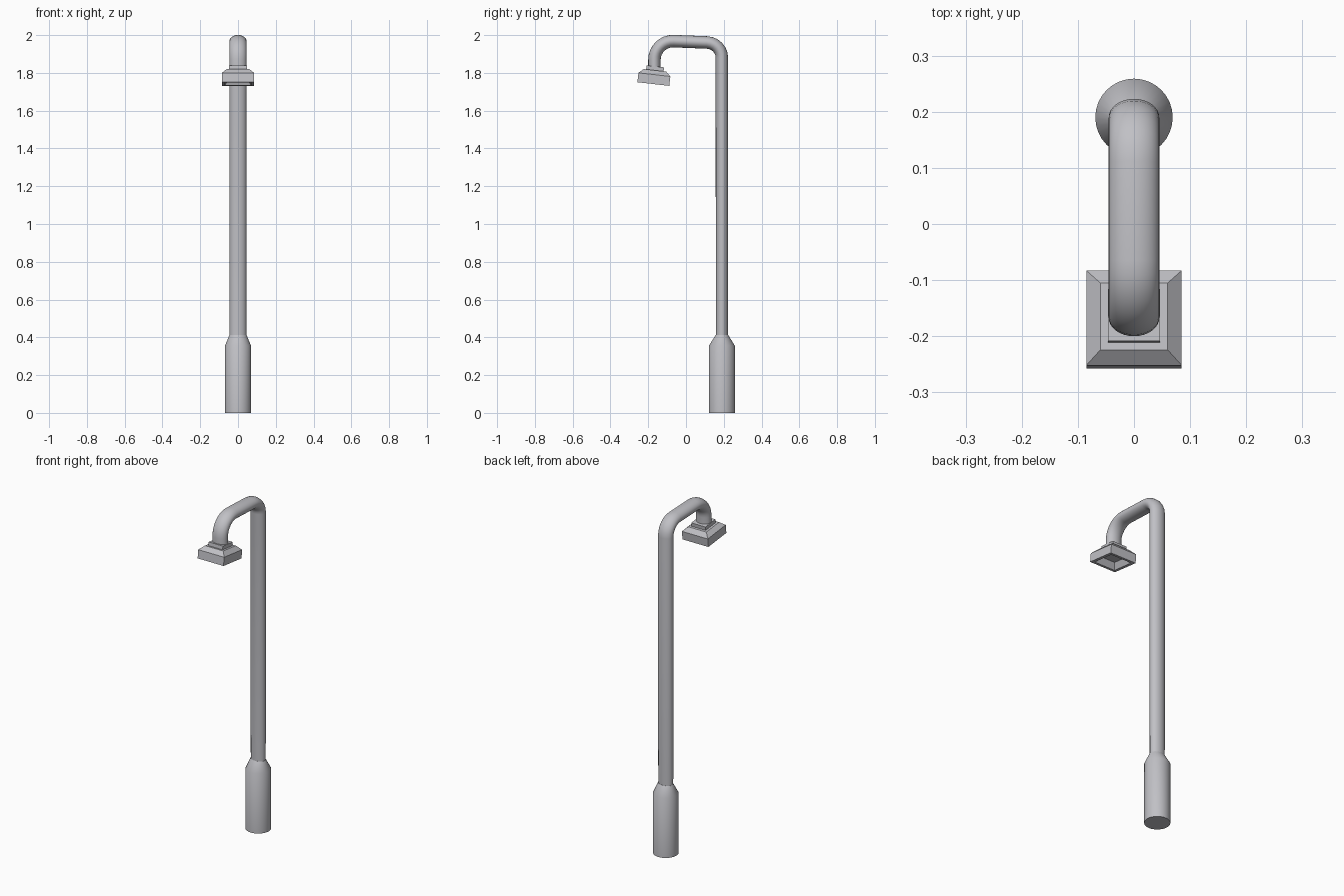
import bpy, bmesh, math
from mathutils import Vector, Matrix

if "Cube" in bpy.data.objects:
    bpy.data.objects.remove(bpy.data.objects["Cube"])

mat = bpy.data.materials.new("grey metal")
mat.diffuse_color = (0.53, 0.53, 0.56, 1)
mat.use_nodes = True
mat.node_tree.nodes["Principled BSDF"].inputs["Base Color"].default_value = mat.diffuse_color


def loft(name, rings, matrix=None, smooth=True):
    """Skin a list of equal-sized point rings and cap both ends."""
    bm = bmesh.new()
    loops = [[bm.verts.new(p) for p in r] for r in rings]
    n = len(loops[0])
    for a, b in zip(loops, loops[1:]):
        for i in range(n):
            j = (i + 1) % n
            bm.faces.new((a[i], a[j], b[j], b[i]))
    bm.faces.new(loops[0][::-1])
    bm.faces.new(loops[-1])
    bmesh.ops.recalc_face_normals(bm, faces=bm.faces)
    if matrix:
        bm.transform(matrix)
    me = bpy.data.meshes.new(name)
    bm.to_mesh(me)
    bm.free()
    me.materials.append(mat)
    ob = bpy.data.objects.new(name, me)
    bpy.context.collection.objects.link(ob)
    if smooth:
        bpy.ops.object.select_all(action='DESELECT')
        ob.select_set(True)
        bpy.context.view_layer.objects.active = ob
        bpy.ops.object.shade_smooth_by_angle(angle=math.radians(35))
    return ob


def oval(y, z, rx, ry, turn=0.0, n=32):
    """Oval ring at (0, y, z); turn tips it in the side view (0 = facing up)."""
    c, s = math.cos(turn), math.sin(turn)
    pts = []
    for i in range(n):
        t = 2 * math.pi * i / n
        v = ry * math.sin(t)
        pts.append(Vector((rx * math.cos(t), y + v * c, z + v * s)))
    return pts


def square(h, z):
    return [Vector((x * h, y * h, z)) for x, y in ((-1, -1), (1, -1), (1, 1), (-1, 1))]


RX, RY, POLE_Y = 0.045, 0.033, 0.19

# thick round foot with a tapering shoulder
loft("base", [oval(POLE_Y, 0, 0.069, 0.069), oval(POLE_Y, 0.355, 0.069, 0.069),
              oval(POLE_Y, 0.413, RX, RY)])

# oval pole bending forward and down into the lamp head
rings = [oval(POLE_Y, 0.405, RX - 0.001, RY - 0.001)]
for i in range(7):
    a = math.radians(88) * i / 6
    rings.append(oval(0.108 + 0.082 * math.cos(a), 1.88 + 0.081 * math.sin(a), RX, RY, a))
for i in range(9):
    a = math.radians(88 + 92 * i / 8)
    rings.append(oval(-0.069 + 0.098 * math.cos(a), 1.87 + 0.098 * math.sin(a), RX, RY, a))
rings.append(oval(-0.167, 1.825, RX, RY, math.pi))
loft("pole", rings)

# tilted square lamp head, hollow underneath
tilt = Matrix.Translation((0, -0.173, 1.741)) @ Matrix.Rotation(math.radians(-6.5), 4, 'X')
loft("lamp_head", [square(0.052, 0.035), square(0.068, 0.0), square(0.085, 0.0),
                   square(0.085, 0.05), square(0.06, 0.073)], tilt, smooth=False)
loft("lamp_collar", [square(0.0465, 0.07), square(0.0465, 0.094)], tilt, smooth=False)
